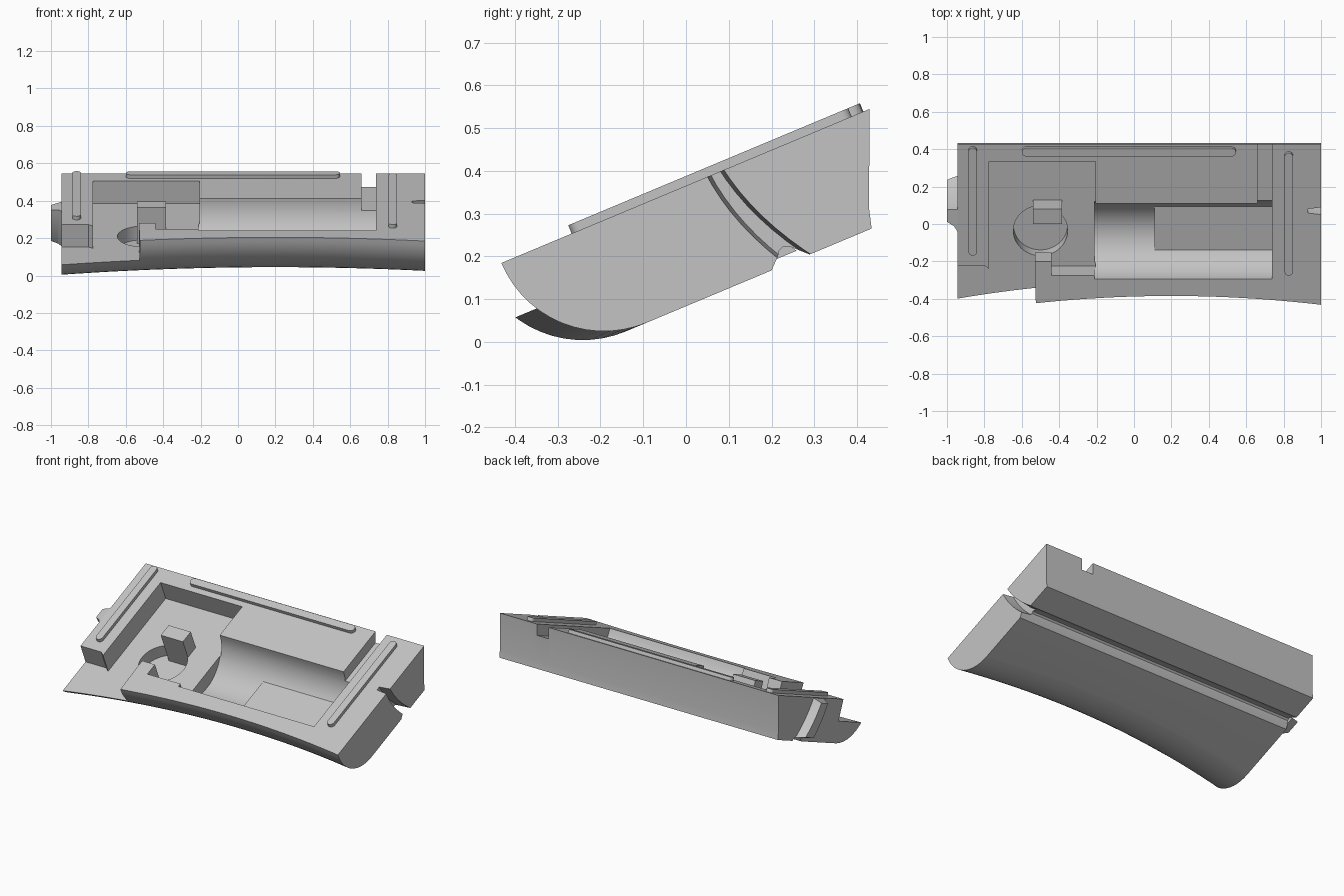
import bpy, bmesh
from math import sin, cos, pi, radians
from mathutils import Matrix

cube = bpy.data.objects.get("Cube")
if cube:
    bpy.data.objects.remove(cube, do_unlink=True)

grey = bpy.data.materials.new("plain_grey")
grey.use_nodes = True
grey.diffuse_color = (0.55, 0.55, 0.55, 1)
grey.node_tree.nodes["Principled BSDF"].inputs["Base Color"].default_value = grey.diffuse_color

# Parts are laid out flat (x along, y up the slope, z normal), then tilted
TILT = Matrix.Translation((0, 0, 0.365)) @ Matrix.Rotation(radians(22.7), 4, 'X')
FLOOR = -0.13


def loft(name, sections):
    """Closed solid through matching rings of points."""
    bm = bmesh.new()
    rings = [[bm.verts.new(p) for p in s] for s in sections]
    for a, b in zip(rings, rings[1:]):
        for i in range(len(a)):
            j = (i + 1) % len(a)
            bm.faces.new((a[i], a[j], b[j], b[i]))
    bm.faces.new(rings[0])
    bm.faces.new(rings[-1])
    bmesh.ops.recalc_face_normals(bm, faces=bm.faces)
    me = bpy.data.meshes.new(name)
    bm.to_mesh(me)
    bm.free()
    me.transform(TILT)
    me.materials.append(grey)
    ob = bpy.data.objects.new(name, me)
    bpy.context.collection.objects.link(ob)
    return ob


def prism(name, outline, z0, z1):
    return loft(name, [[(x, y, z) for x, y in outline] for z in (z0, z1)])


def box(name, x0, x1, y0, y1, z0, z1):
    return prism(name, [(x0, y0), (x1, y0), (x1, y1), (x0, y1)], z0, z1)


def activate(ob):
    bpy.ops.object.select_all(action='DESELECT')
    ob.select_set(True)
    bpy.context.view_layer.objects.active = ob


def cut(target, cutter):
    cutter.hide_render = True
    mod = target.modifiers.new("cut", 'BOOLEAN')
    mod.operation, mod.solver, mod.object = 'DIFFERENCE', 'EXACT', cutter
    activate(target)
    bpy.ops.object.modifier_apply(modifier=mod.name)
    bpy.data.objects.remove(cutter, do_unlink=True)


def circle(cx, cy, r, count=48):
    return [(cx + r * cos(2 * pi * i / count), cy + r * sin(2 * pi * i / count))
            for i in range(count)]


def blade(x, top, bottom, shift, front, back):
    """Curved strip running from the top face down to the underside."""
    sides = [[], []]
    for i in range(11):
        m = top + (bottom - top) * i / 10
        mid = 0.075 + shift + 0.14 * m + 0.95 * m * m
        half = 0.022 + 0.04 * m
        sides[0].append((x, mid - half - front, -m))
        sides[1].append((x, mid + half + back, -m))
    return sides[0] + sides[1][::-1]


# Body: rounded nose that bows inward along the length, grooved underside
def body_section(x):
    centre = -0.157 - 0.08 * (x - 0.2) ** 2
    nose = [(centre - 0.26 * cos(a), -0.26 * sin(a))
            for a in (pi / 2 * i / 14 for i in range(15))]
    under = [(0.108, -0.26), (0.135, -0.235), (0.142, -0.224), (0.155, -0.219),
             (0.168, -0.224), (0.205, -0.26), (0.362, -0.26), (0.374, -0.216), (0.465, 0)]
    return [(x, y, z) for y, z in nose + under]


body = loft("body", [body_section(-0.945 + 1.945 * i / 28) for i in range(29)])

# Left-hand pocket, open to the front beside the rim
pocket = [(-0.775, 0.363), (-0.205, 0.363), (-0.205, -0.298), (-0.44, -0.298),
          (-0.44, -0.217), (-0.53, -0.217), (-0.52, -0.7), (-1.2, -0.7),
          (-1.2, -0.24), (-0.8, -0.24), (-0.775, -0.26)]
cut(body, prism("pocket_cutter", pocket, FLOOR, 0.1))

# Half-round trough
arc = [(-0.1 + 0.22 * cos(pi * i / 28), -0.22 * sin(pi * i / 28)) for i in range(29)]
arc = [(0.12, 0.1)] + arc + [(-0.32, 0.1)]
cut(body, loft("trough_cutter", [[(x, y, z) for y, z in arc] for x in (-0.21, 0.738)]))

# Round recess in the pocket floor, channel to the back edge
cut(body, prism("recess_cutter", circle(-0.5, -0.093, 0.145), -0.21, FLOOR + 0.005))
cut(body, box("channel_cutter", 0.66, 0.739, 0, 0.7, -0.066, 0.1))

# Curved groove in the end face
cut(body, loft("groove_cutter", [blade(0.93, -0.05, 0.32, 0, -0.01, -0.01),
                                 blade(1.01, -0.05, 0.32, 0, 0, 0)]))
activate(body)
bpy.ops.object.shade_smooth_by_angle(angle=radians(25))

# Tongue on the opposite end
tongue = loft("tongue", [blade(-0.94, 0.002, 0.24, -0.04, 0.065, 0.025),
                         blade(-0.962, 0.008, 0.235, -0.04, 0.03, 0.022),
                         blade(-0.985, 0.014, 0.23, -0.04, 0.018, 0.018),
                         blade(-1.0, 0.02, 0.225, -0.04, 0.01, 0.015)])
activate(tongue)
bpy.ops.object.shade_smooth_by_angle(angle=radians(25))

# Flat floor in the trough and the upright block in the recess
box("trough_floor", 0.11, 0.75, -0.24, 0.04, -0.235, -0.18)
box("locating_block", -0.54, -0.385, 0, 0.085, -0.22, -0.002)


# Raised ribs with round ends
def rib(name, x0, x1, y0, y1):
    r = min(x1 - x0, y1 - y0) / 2
    pts = []
    for cx, cy, start in ((x1 - r, y1 - r, 0), (x0 + r, y1 - r, 1),
                          (x0 + r, y0 + r, 2), (x1 - r, y0 + r, 3)):
        for i in range(6):
            a = pi / 2 * (start + (i + 0.5) / 6)
            pts.append((cx + r * cos(a), cy + r * sin(a)))
    ob = prism(name, pts, -0.01, 0.021)
    activate(ob)
    bpy.ops.object.shade_smooth_by_angle(angle=radians(30))


rib("right_rib", -0.885, -0.84, -0.175, 0.45)
rib("back_rib", -0.6, 0.545, 0.4, 0.448)
rib("left_rib", 0.805, 0.85, -0.29, 0.42)
